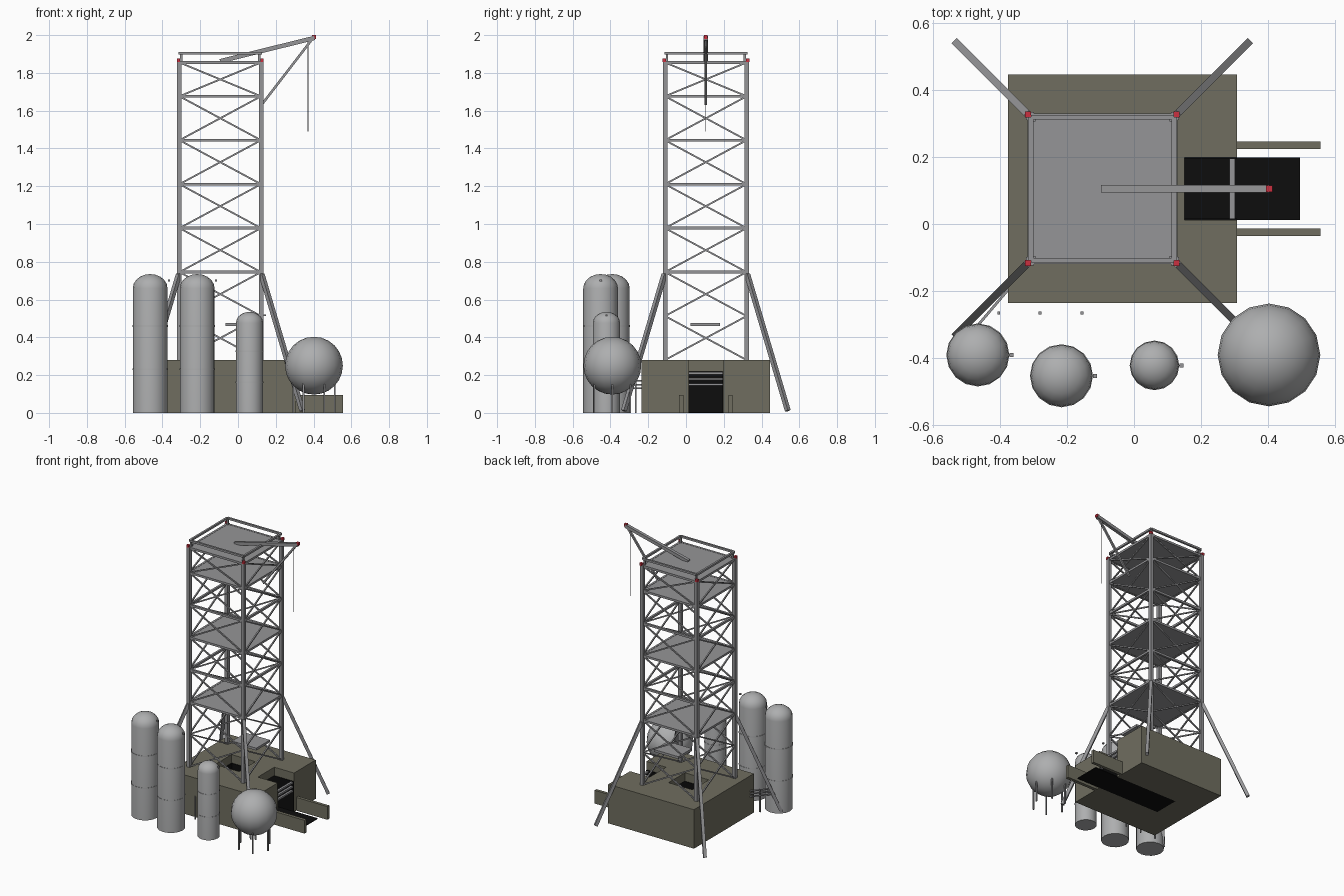
import bpy, bmesh, math
from mathutils import Vector, Matrix

if "Cube" in bpy.data.objects:
    bpy.data.objects.remove(bpy.data.objects["Cube"])

def material(name, c):
    m = bpy.data.materials.new(name)
    m.diffuse_color = (*c, 1)
    m.use_nodes = True
    m.node_tree.nodes["Principled BSDF"].inputs["Base Color"].default_value = m.diffuse_color
    return m

CONCRETE = material("olive_concrete", (0.16, 0.155, 0.115))
STEEL = material("grey_steel", (0.30, 0.30, 0.31))
TANK = material("light_grey_tank", (0.42, 0.425, 0.43))
BLACK = material("black_soot", (0.004, 0.004, 0.004))
RED = material("red_beacon", (0.6, 0.03, 0.05))

def finish(name, bm, mat, smooth=False):
    bmesh.ops.recalc_face_normals(bm, faces=bm.faces)
    me = bpy.data.meshes.new(name)
    bm.to_mesh(me)
    bm.free()
    ob = bpy.data.objects.new(name, me)
    bpy.context.collection.objects.link(ob)
    me.materials.append(mat)
    if smooth:
        bpy.ops.object.select_all(action='DESELECT')
        ob.select_set(True)
        bpy.context.view_layer.objects.active = ob
        bpy.ops.object.shade_smooth_by_angle(angle=math.radians(40))
    return ob

def add_box(bm, x0, x1, y0, y1, z0, z1):
    m = Matrix.Translation(((x0+x1)/2, (y0+y1)/2, (z0+z1)/2)) @ Matrix.Diagonal((x1-x0, y1-y0, z1-z0, 1))
    bmesh.ops.create_cube(bm, size=1, matrix=m)

def add_beam(bm, a, b, w, h=None):
    # square bar between two points
    a, b = Vector(a), Vector(b)
    d = b - a
    rot = d.to_track_quat('Z', 'Y').to_matrix().to_4x4()
    m = Matrix.Translation((a+b)/2) @ rot @ Matrix.Diagonal((w, h or w, d.length, 1))
    bmesh.ops.create_cube(bm, size=1, matrix=m)

def boxes(name, mat, *dims):
    bm = bmesh.new()
    for d in dims:
        add_box(bm, *d)
    return finish(name, bm, mat)

def beams(name, mat, w, pairs):
    bm = bmesh.new()
    for a, b in pairs:
        add_beam(bm, a, b, w)
    return finish(name, bm, mat)

# ---- concrete base with flame trench, deck opening and side notch
base = boxes("base_block", CONCRETE, (-0.375, 0.307, -0.235, 0.445, 0, 0.28))
T0, T1 = 0.012, 0.198
cuts = {"trench_cutter": (-0.19, 0.4, T0, T1, -0.1, 0.22),
        "notch_cutter": (0.15, 0.42, T0, T1, -0.12, 0.4),
        "deck_hole_cutter": (-0.19, 0.0, T0, T1, 0.1, 0.42)}
for n, d in cuts.items():
    c = boxes(n, CONCRETE, d)
    c.hide_render = True
    c.hide_set(True)
    mod = base.modifiers.new(n, 'BOOLEAN')
    mod.operation, mod.object, mod.solver = 'DIFFERENCE', c, 'EXACT'
bpy.context.view_layer.objects.active = base
base.select_set(True)
for n in cuts:
    bpy.ops.object.modifier_apply(modifier=n)
    bpy.data.objects.remove(bpy.data.objects[n])

# black trench lining and runout floor
boxes("trench_lining", BLACK,
      (-0.19, 0.495, T0, T1, 0, 0.006),
      (-0.19, -0.184, T0, T1, 0.006, 0.22),
      (-0.184, 0.306, T0, T0+0.005, 0.006, 0.22),
      (-0.184, 0.306, T1-0.005, T1, 0.006, 0.22))
boxes("trench_side_walls", CONCRETE,
      (0.305, 0.555, 0.224, 0.246, 0, 0.095), (0.305, 0.555, -0.036, -0.013, 0, 0.095))
boxes("trench_grille", STEEL,
      *[(0.285, 0.301, T0, T1, z-0.006, z+0.006) for z in (0.15, 0.18, 0.21)])

# ---- lattice tower
CX, CY, H = -0.094, 0.105, 0.216
SIGNS = [(-1, -1), (1, -1), (1, 1), (-1, 1)]

def corner(i, z, h=H):
    sx, sy = SIGNS[i % 4]
    return (CX + sx*h, CY + sy*h, z)

levels = [0.28 + 0.2327*i for i in range(7)] + [1.855]
beams("tower_posts", STEEL, 0.024, [(corner(i, 0.28), corner(i, 1.863)) for i in range(4)])
beams("tower_horizontals", STEEL, 0.015,
      [(corner(i, z), corner(i+1, z)) for z in levels[2:] for i in range(4)])
braces = []
for lo, hi in zip(levels, levels[1:]):
    for i in range(4):
        braces += [(corner(i, lo), corner(i+1, hi)), (corner(i+1, lo), corner(i, hi))]
beams("tower_cross_braces", STEEL, 0.009, braces)

P = H - 0.006
boxes("tower_platforms", STEEL,
      *[(CX-P, CX+P, CY-P, CY+P, z-0.006, z+0.006) for z in (levels[2], levels[4], levels[6], 1.855)])

# top railing
R = 0.213
beams("top_rail", STEEL, 0.014, [(corner(i, 1.904, R), corner(i+1, 1.904, R)) for i in range(4)])
beams("top_rail_posts", STEEL, 0.012, [(corner(i, 1.855, 0.206), corner(i, 1.904, 0.206)) for i in range(4)])

# red beacons on post tops
boxes("tower_beacons", RED, *[(x-0.009, x+0.009, y-0.009, y+0.009, 1.858, 1.876)
                              for x, y, _ in (corner(i, 0, 0.221) for i in range(4))])

# sloping stay legs at the four corners
beams("stay_legs", STEEL, 0.022, [(corner(i, 0.735, H+0.003), corner(i, 0.012, 0.434)) for i in range(4)])

# small service table inside the tower
boxes("service_table", STEEL, (-0.065, 0.128, 0.025, 0.18, 0.46, 0.477))

# ---- roof crane
beams("crane_boom", STEEL, 0.023, [((-0.095, CY, 1.862), (0.405, CY, 1.985))])
beams("crane_strut", STEEL, 0.013, [((0.128, CY, 1.635), (0.39, CY, 1.975))])
beams("crane_cable", STEEL, 0.004, [((0.37, CY, 1.975), (0.37, CY, 1.49))])
boxes("crane_tip_beacon", RED, (0.393, 0.413, CY-0.01, CY+0.01, 1.98, 2.0))

# ---- storage tanks
def revolve(name, profile, x, y, mat, n=16):
    bm = bmesh.new()
    vs = [bm.verts.new((x+r, y, z)) for r, z in profile]
    es = [bm.edges.new(p) for p in zip(vs, vs[1:])]
    bmesh.ops.spin(bm, geom=vs+es, cent=(x, y, 0), axis=(0, 0, 1),
                   angle=2*math.pi, steps=n, use_merge=False)
    bmesh.ops.remove_doubles(bm, verts=bm.verts, dist=0.0003)
    return finish(name, bm, mat, smooth=True)

def tank(name, x, y, r, top):
    dome = 0.82*r
    z0 = top - dome
    prof = [(0, 0), (r, 0)]
    prof += [(r*math.cos(a), z0 + dome*math.sin(a)) for a in (k*math.pi/10 for k in range(5))]
    prof.append((0, top))
    revolve(name, prof, x, y, TANK)
    for k in (1, 2):
        z = k*(top-0.045)/3
        revolve(name + "_band_%d" % k,
                [(r-0.002, z-0.004), (r+0.002, z-0.004), (r+0.002, z+0.004), (r-0.002, z+0.004)],
                x, y, TANK)
    # vent stub beside the dome
    z = top - (0.035 if r > 0.08 else 0.018)
    boxes(name + "_vent", STEEL, (x+r+0.002, x+r+0.014, y-0.006, y+0.006, z-0.005, z+0.005))

tank("tall_tank_left", -0.465, -0.39, 0.092, 0.735)
tank("tall_tank_right", -0.216, -0.452, 0.092, 0.735)
tank("short_tank", 0.061, -0.421, 0.072, 0.535)

# spherical tank on six thin legs
SX, SY, SZ, SR = 0.402, -0.39, 0.25, 0.153
bm = bmesh.new()
bmesh.ops.create_uvsphere(bm, u_segments=16, v_segments=12, radius=SR,
                          matrix=Matrix.Translation((SX, SY, SZ)))
finish("sphere_tank", bm, TANK, smooth=True)
ring = [(SX+0.11*math.cos(k*math.pi/3), SY+0.11*math.sin(k*math.pi/3)) for k in range(6)]
beams("sphere_tank_legs", STEEL, 0.009, [((x, y, 0), (x, y, 0.16)) for x, y in ring])

# ---- feed pipes and their support posts
beams("feed_pipes", STEEL, 0.008,
      [((-0.472, -0.31, z), (-0.37, -0.19, z)) for z in (0.13, 0.15, 0.17)])
boxes("pipe_posts", STEEL, *[(x-0.004, x+0.004, -0.269, -0.261, 0, 0.165)
                             for x in (-0.403, -0.28, -0.155)])
